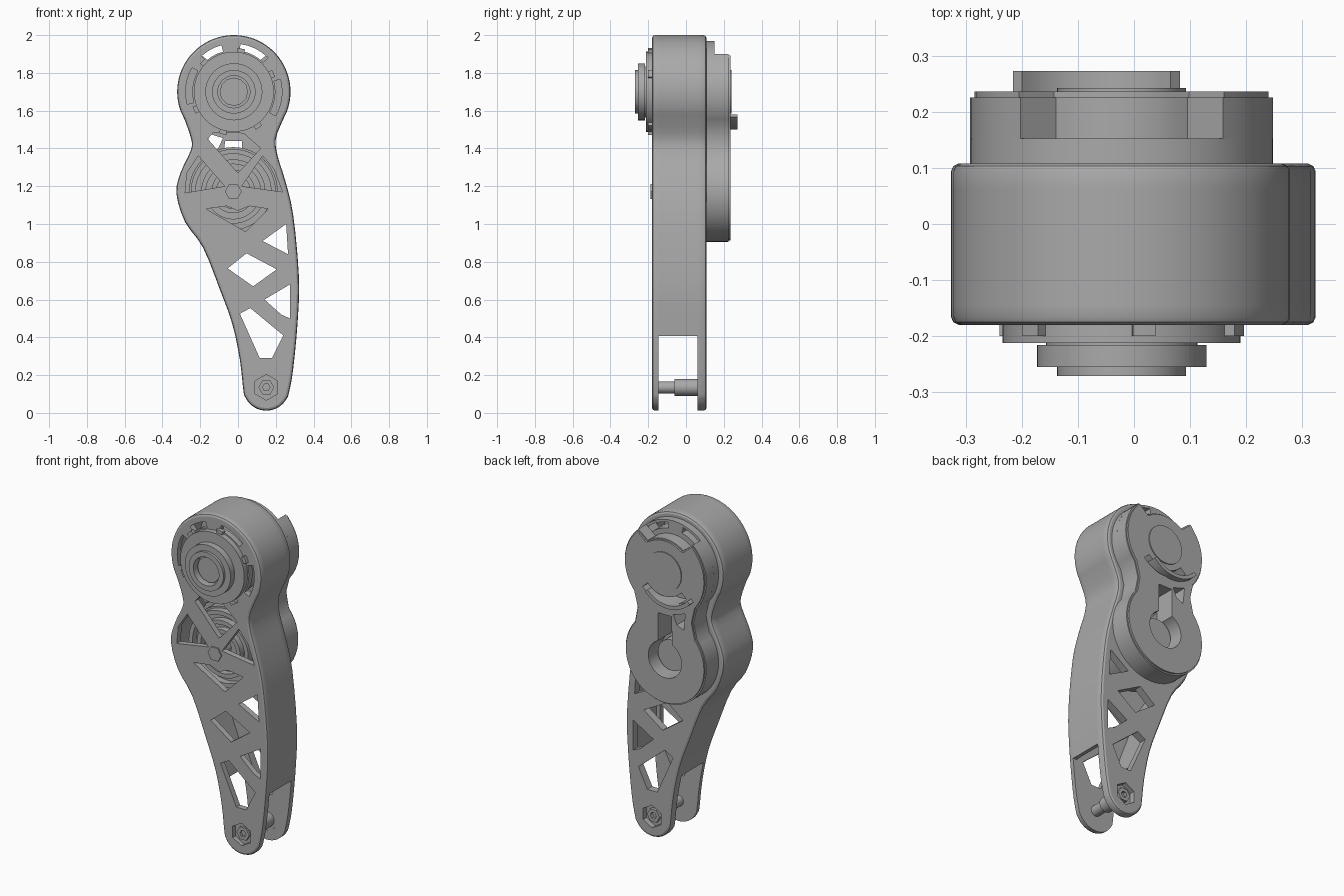
import bpy, bmesh
from math import cos, sin, radians, pi
from mathutils import Matrix, Vector

cube = bpy.data.objects.get("Cube")
if cube:
    bpy.data.objects.remove(cube)

grey = bpy.data.materials.new("plain grey")
grey.use_nodes = True
COLOUR = (0.4, 0.4, 0.4, 1)
grey.diffuse_color = COLOUR
grey.node_tree.nodes["Principled BSDF"].inputs["Base Color"].default_value = COLOUR

TOP, MID, FOOT = (-0.022, 1.7), (-0.025, 1.172), (0.15, 0.135)
parts = []


def finish(name, mesh):
    ob = bpy.data.objects.new(name, mesh)
    bpy.context.collection.objects.link(ob)
    mesh.materials.clear()
    mesh.materials.append(grey)
    parts.append(ob)
    return ob


def arc(c, r, a=0, b=360, n=None):
    """Points on an arc, in degrees; a full turn leaves out the repeat."""
    n = n or max(3, int(abs(b - a) / 7.5))
    count = n if abs(b - a) == 360 else n + 1
    return [(c[0] + r * cos(radians(a + (b - a) * i / n)),
             c[1] + r * sin(radians(a + (b - a) * i / n))) for i in range(count)]


def slot(c, r0, r1, a, b):
    return arc(c, r0, a, b) + arc(c, r1, b, a)


def smooth(pts, k=3):
    """Closed Catmull-Rom curve through the points."""
    p = [Vector(q) for q in pts]
    out = []
    for i in range(len(p)):
        a, b, c, d = (p[(i + j) % len(p)] for j in (-1, 0, 1, 2))
        for s in range(k):
            t = s / k
            out.append(tuple(0.5 * (2 * b + (c - a) * t + (2 * a - 5 * b + 4 * c - d) * t * t
                                    + (3 * b - a - 3 * c + d) * t ** 3)))
    return out


def inset(pts, d):
    out = []
    for i, q in enumerate(pts):
        t = Vector(pts[(i + 1) % len(pts)]) - Vector(pts[i - 1])
        t.normalize()
        out.append((q[0] - t.y * d, q[1] + t.x * d))
    return out


def plate(name, y0, y1, outer, *holes):
    """Flat part in the xz plane with holes, from depth y0 to y1."""
    cu = bpy.data.curves.new(name, 'CURVE')
    cu.dimensions = '2D'
    cu.fill_mode = 'BOTH'
    cu.extrude = (y1 - y0) / 2
    for ring in (outer,) + holes:
        sp = cu.splines.new('POLY')
        sp.points.add(len(ring) - 1)
        for p, q in zip(sp.points, ring):
            p.co = (q[0], q[1], 0, 1)
        sp.use_cyclic_u = True
    tmp = bpy.data.objects.new(name + "_outline", cu)
    bpy.context.collection.objects.link(tmp)
    dg = bpy.context.evaluated_depsgraph_get()
    mesh = bpy.data.meshes.new_from_object(tmp.evaluated_get(dg))
    bpy.data.objects.remove(tmp)
    bm = bmesh.new()
    bm.from_mesh(mesh)
    bmesh.ops.remove_doubles(bm, verts=bm.verts, dist=0.0001)
    bmesh.ops.recalc_face_normals(bm, faces=bm.faces)
    bm.to_mesh(mesh)
    bm.free()
    mesh.transform(Matrix.Translation((0, (y0 + y1) / 2, 0)) @ Matrix.Rotation(pi / 2, 4, 'X'))
    return finish(name, mesh)


def rim(name, pts, rows):
    """Chamfered edge strip: rows of (depth, inset) around an outline."""
    bm = bmesh.new()
    loops = [[bm.verts.new((x, y, z)) for x, z in inset(pts, d)] for y, d in rows]
    for a, b in zip(loops, loops[1:]):
        for i in range(len(a)):
            j = (i + 1) % len(a)
            bm.faces.new((a[i], a[j], b[j], b[i]))
    bmesh.ops.recalc_face_normals(bm, faces=bm.faces)
    mesh = bpy.data.meshes.new(name)
    bm.to_mesh(mesh)
    bm.free()
    return finish(name, mesh)


def disc(name, c, r, y0, y1, bore=0, n=48):
    holes = [arc(c, bore, n=n)] if bore else []
    return plate(name, y0, y1, arc(c, r, n=n), *holes)


# Leg outline
body = smooth(arc(TOP, 0.3, -30, 210, 24)
              + [(-0.248, 1.45), (-0.25, 1.39), (-0.305, 1.27), (-0.326, 1.16), (-0.28, 1.01),
                 (-0.185, 0.875), (-0.095, 0.65), (-0.03, 0.47), (0.01, 0.28)]
              + arc(FOOT, 0.123, 190, 345, 10)
              + [(0.292, 0.23), (0.317, 0.5), (0.322, 0.73), (0.292, 1.05), (0.25, 1.23),
                 (0.21, 1.36), (0.2, 1.45)])
face = inset(body, 0.014)

# Truss windows
low_windows = [
    [(0.13, 0.91), (0.255, 1.0), (0.265, 0.84)],
    [(-0.055, 0.765), (0.045, 0.845), (0.205, 0.76), (0.08, 0.67)],
    [(0.14, 0.6), (0.275, 0.68), (0.275, 0.5), (0.23, 0.52)],
    [(0.01, 0.525), (0.065, 0.555), (0.24, 0.41), (0.18, 0.29), (0.115, 0.29)],
]
waist_window = [(-0.16, 1.45), (-0.13, 1.485), (0.03, 1.48), (0.12, 1.4), (0, 1.27)]
high_windows = [
    waist_window,
    [(-0.28, 1.165), (-0.27, 1.27), (-0.21, 1.36), (-0.07, 1.2)],
    [(0.235, 1.17), (0.19, 1.29), (0.13, 1.36), (0.02, 1.2)],
    [(-0.17, 1.08), (-0.06, 1.095), (0.0, 1.07), (0.06, 1.095), (0.16, 1.08), (0.04, 0.96)],
]
top_slots = [slot(TOP, 0.22, 0.255, a, b) for a, b in ((45, 82), (105, 132))]
side_slots = [slot(TOP, 0.22, 0.255, a, b) for a, b in ((150, 195), (-30, 15))]
foot_hex = arc(FOOT, 0.068, 30, 390, 6)

# Two side plates, their rounded rims, and the wall joining them
plate("front_plate", -0.18, -0.145, face, *low_windows, *high_windows,
      *top_slots, *side_slots, foot_hex)
plate("back_plate", 0.062, 0.108, face, *low_windows, waist_window, *top_slots, foot_hex)
rim("front_rim", body, [(-0.145, 0.015), (-0.145, 0), (-0.166, 0), (-0.175, 0.004), (-0.18, 0.014)])
rim("back_rim", body, [(0.062, 0.015), (0.062, 0), (0.094, 0), (0.103, 0.004), (0.108, 0.014)])
lowest = min(range(len(body)), key=lambda i: body[i][1])
turned = body[lowest:] + body[:lowest]
ring = [(o, i) for o, i in zip(turned, inset(turned, 0.025)) if o[1] > 0.36]
plate("side_wall", -0.15, 0.07, [o for o, i in ring] + [i for o, i in reversed(ring)])

# Front hub
disc("hub_flange", TOP, 0.212, -0.212, -0.175)
disc("hub_neck", TOP, 0.135, -0.22, -0.21)
disc("hub_collar", TOP, 0.151, -0.255, -0.216, 0.085)
disc("hub_ring", TOP, 0.115, -0.271, -0.25, 0.085)
disc("hub_core", TOP, 0.075, -0.245, -0.2, n=12)
for a in (20, 75, 130, 200, 250, 300):
    plate("hub_tab", -0.2, -0.175, slot(TOP, 0.2, 0.232, a, a + 10))

# Gearbox inside the shell
disc("upper_gear", TOP, 0.2, -0.17, 0.1)
disc("motor_body", MID, 0.235, -0.07, 0.1)
for r in (0.225, 0.17, 0.115):
    disc("motor_ring", MID, r, -0.11, -0.06, r - 0.025)
disc("motor_shaft", MID, 0.03, -0.15, -0.06)
disc("motor_bolt", MID, 0.045, -0.188, -0.14, n=6)
disc("motor_core", MID, 0.092, 0.1, 0.17)

# Back cover in two layers, the outer one notched at the top
waist_l, waist_r = (-0.208, 1.437), (0.162, 1.437)
lower = [waist_l] + arc(MID, 0.267, 140, 400) + [waist_r]
keyhole = arc(MID, 0.11, 115, 425) + [(0.02, 1.44), (-0.07, 1.44)]
flag = [(-0.14, 1.5), (-0.06, 1.475), (-0.085, 1.42), (-0.13, 1.4)]
smile = slot(TOP, 0.15, 0.195, 222, 318)
flag = [(x - 0.02, z - 0.02) for x, z in flag]
full = arc(TOP, 0.27, -40, 220) + lower
notched = arc(TOP, 0.27, -40, 48) + arc(TOP, 0.19, 52, 128) + arc(TOP, 0.27, 132, 220) + lower
plate("cover_base", 0.1, 0.152, full, keyhole, flag, *top_slots)
plate("cover_shell", 0.15, 0.225, notched, keyhole, flag, smile)
plate("cover_face", 0.224, 0.236, inset(notched, 0.008), keyhole, flag, smile)
disc("cover_cap", TOP, 0.115, 0.23, 0.242)
plate("cover_lip", 0.15, 0.273, slot((-0.067, 1.7), 0.178, 0.2, 222, 318))

# Foot axle with its recessed nuts
disc("axle", FOOT, 0.032, -0.15, -0.06, n=16)
disc("axle_sleeve", FOOT, 0.045, -0.06, 0.065, n=16)
for y, out in ((-0.15, -0.168), (0.07, 0.096)):
    disc("nut_seat", FOOT, 0.075, y - 0.005, y + 0.005, n=12)
    disc("axle_nut", FOOT, 0.042, min(y, out), max(y, out), 0.02, n=6)

# Shading
bpy.ops.object.select_all(action='DESELECT')
for ob in parts:
    ob.select_set(True)
bpy.context.view_layer.objects.active = parts[0]
bpy.ops.object.shade_smooth_by_angle(angle=radians(30))
